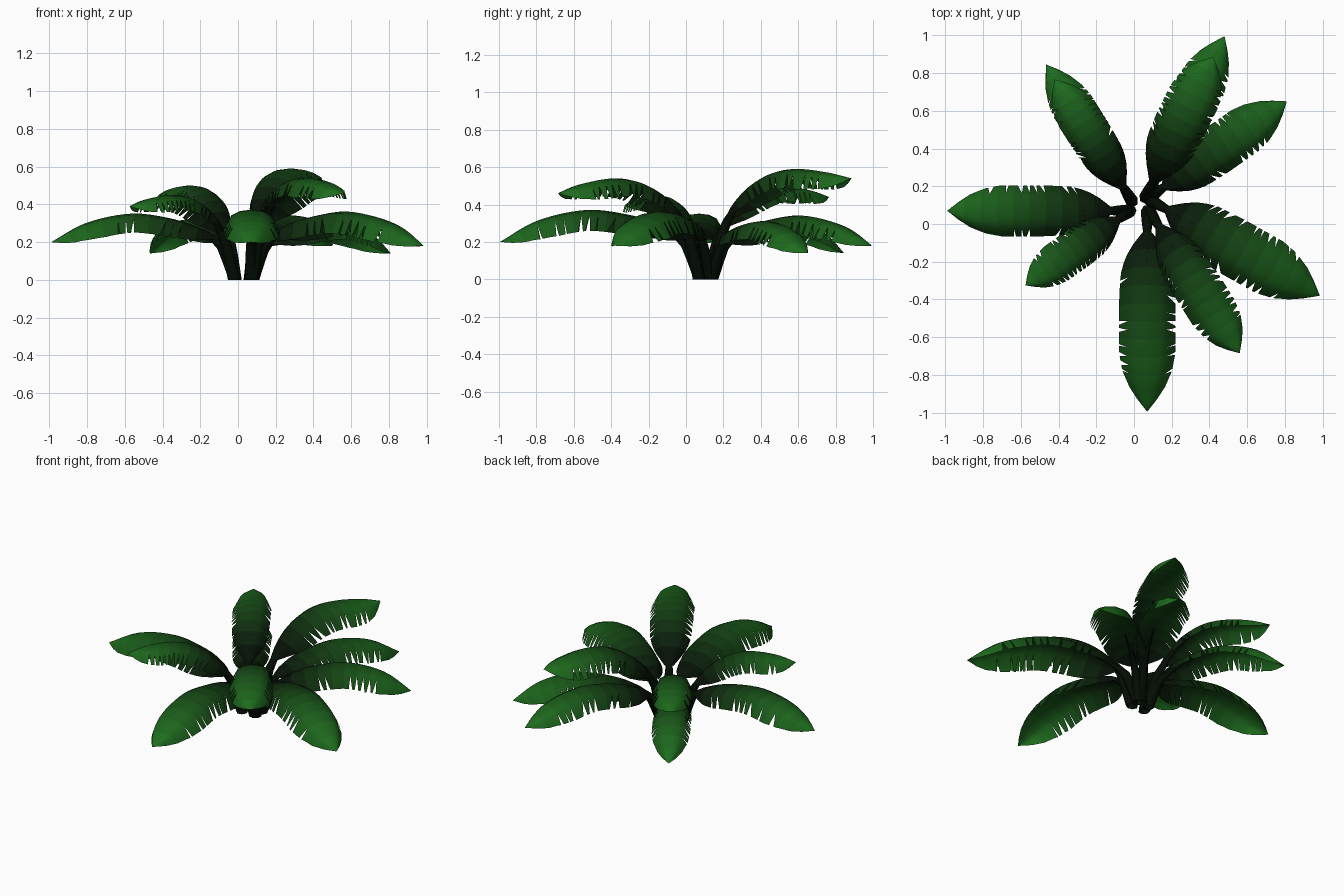
import bpy, bmesh, math, random
from mathutils import Vector

if "Cube" in bpy.data.objects:
    bpy.data.objects.remove(bpy.data.objects["Cube"])

random.seed(4)

# leaf colours: dark at the heart, bright green at the tips
BANDS = 10
mats = []
for i in range(BANDS):
    f = i / (BANDS - 1)
    m = bpy.data.materials.new("leaf_green_%d" % i)
    m.diffuse_color = (0.002 + 0.011 * f, 0.006 + 0.145 * f ** 1.3, 0.002 + 0.011 * f, 1)
    m.use_nodes = True
    m.node_tree.nodes["Principled BSDF"].inputs["Base Color"].default_value = m.diffuse_color
    mats.append(m)
stem_mat = bpy.data.materials.new("stem_dark")
stem_mat.diffuse_color = (0.001, 0.004, 0.001, 1)
stem_mat.use_nodes = True
stem_mat.node_tree.nodes["Principled BSDF"].inputs["Base Color"].default_value = stem_mat.diffuse_color


def lerp_table(table, u):
    for (a, va), (b, vb) in zip(table, table[1:]):
        if u <= b:
            return va + (vb - va) * (u - a) / (b - a)
    return table[-1][1]


def smooth_table(pts, s):
    # smooth curve through (distance, height) points
    for i in range(len(pts) - 1):
        (a, va), (b, vb) = pts[i], pts[i + 1]
        if s <= b or i == len(pts) - 2:
            def slope(k):
                p, q = pts[max(k - 1, 0)], pts[min(k + 1, len(pts) - 1)]
                return (q[1] - p[1]) / (q[0] - p[0])
            h = b - a
            t = (s - a) / h
            return ((2*t**3 - 3*t*t + 1) * va + (t**3 - 2*t*t + t) * h * slope(i)
                    + (3*t*t - 2*t**3) * vb + (t**3 - t*t) * h * slope(i + 1))


WIDTH = [(0, .2), (.05, .5), (.12, .8), (.22, .95), (.4, 1), (.7, 1), (.82, .87), (.92, .58), (1, 0)]
SECTION = [(0, 0), (.4, -.05), (.7, -.2), (1, -.75)]   # drooping half section
N = 20


def make_object(name, bm, materials):
    bmesh.ops.remove_doubles(bm, verts=bm.verts, dist=1e-5)
    me = bpy.data.meshes.new(name)
    bm.to_mesh(me)
    bm.free()
    for m in materials:
        me.materials.append(m)
    for p in me.polygons:
        p.use_smooth = True
    ob = bpy.data.objects.new(name, me)
    bpy.context.collection.objects.link(ob)


def frond(name, base, tip, peak, half):
    b, t = Vector((*base, 0)), Vector((tip[0], tip[1], 0))
    along = t - b
    side = Vector((along.y, -along.x, 0)).normalized()
    zt = tip[2]
    # high fronds rise on a straighter slope
    rise = (.44, .74, .94) if zt > .3 else (.53, .8, .96)
    prof = [(0, 0), (.06, rise[0] * peak), (.2, rise[1] * peak), (.4, rise[2] * peak), (.58, peak),
            (.82, peak - .35 * (peak - zt)), (1, zt)]

    def spine(s):
        return b + along * s + Vector((0, 0, smooth_table(prof, s)))

    def normal(s):
        d = spine(min(s + .01, 1)) - spine(max(s - .01, 0))
        n = side.cross(d).normalized()
        return n if n.z > 0 else -n

    # blade with torn edges
    bm = bmesh.new()

    def point(u, k, sgn):
        s = .1 + .9 * u
        w = half * lerp_table(WIDTH, u)
        x, z = SECTION[k]
        return spine(s) + side * (sgn * x * w) + normal(s) * (z * w)

    for sgn in (-1, 1):
        for i in range(N):
            u0, u1 = i / N, (i + 1) / N
            band = min(BANDS - 1, int((u0 + .02) * BANDS))
            for k in range(3):
                a0, a1 = u0, u1
                if k == 2 and .15 < u0 < .83 and random.random() < .75:
                    a0 += random.uniform(.15, .8) / N
                q = [point(u0, k, sgn), point(u1, k, sgn),
                     point(a1, k + 1, sgn), point(a0, k + 1, sgn)]
                if sgn < 0:
                    q.reverse()
                pts = [p for j, p in enumerate(q) if (p - q[j - 1]).length > 1e-6]
                if len(pts) > 2:
                    f = bm.faces.new([bm.verts.new(p) for p in pts])
                    f.material_index = band
    make_object(name + "_blade", bm, mats)

    # tapering stalk
    bm = bmesh.new()
    prev = None
    for s, r in ((0, .034), (.03, .031), (.06, .027), (.1, .021), (.16, .014), (.25, .008), (.36, .003)):
        n = normal(s)
        c = spine(s) - n * r * .9 * min(1, s / .1)
        ring = []
        for j in range(6):
            a = math.tau * j / 6
            p = c + (side * math.cos(a) + n * math.sin(a)) * r
            p.z = 0 if s == 0 else max(p.z, 0)
            ring.append(bm.verts.new(p))
        if prev:
            for j in range(6):
                bm.faces.new((prev[j], prev[(j + 1) % 6], ring[(j + 1) % 6], ring[j]))
        prev = ring
    bmesh.ops.recalc_face_normals(bm, faces=bm.faces)
    make_object(name + "_stalk", bm, [stem_mat])


# name, base, tip, peak height, half width
FRONDS = [
    ("left_frond", (-.02, .07), (-.99, .07, .20), .35, .135),
    ("front_left_frond", (-.02, .07), (-.575, -.325, .39), .45, .11),
    ("back_left_low_frond", (-.01, .12), (-.465, .845, .14), .32, .115),
    ("back_left_high_frond", (-.01, .12), (-.42, .765, .44), .50, .115),
    ("back_low_frond", (.07, .14), (.48, .995, .18), .34, .13),
    ("back_high_frond", (.06, .14), (.42, .885, .54), .59, .14),
    ("back_right_frond", (.08, .14), (.81, .65, .14), .31, .13),
    ("right_frond", (.08, .13), (.985, -.38, .18), .36, .155),
    ("front_right_frond", (.08, .07), (.56, -.685, .46), .54, .13),
    ("front_frond", (.07, .07), (.07, -.995, .20), .37, .15),
]
for f in FRONDS:
    frond(*f)
